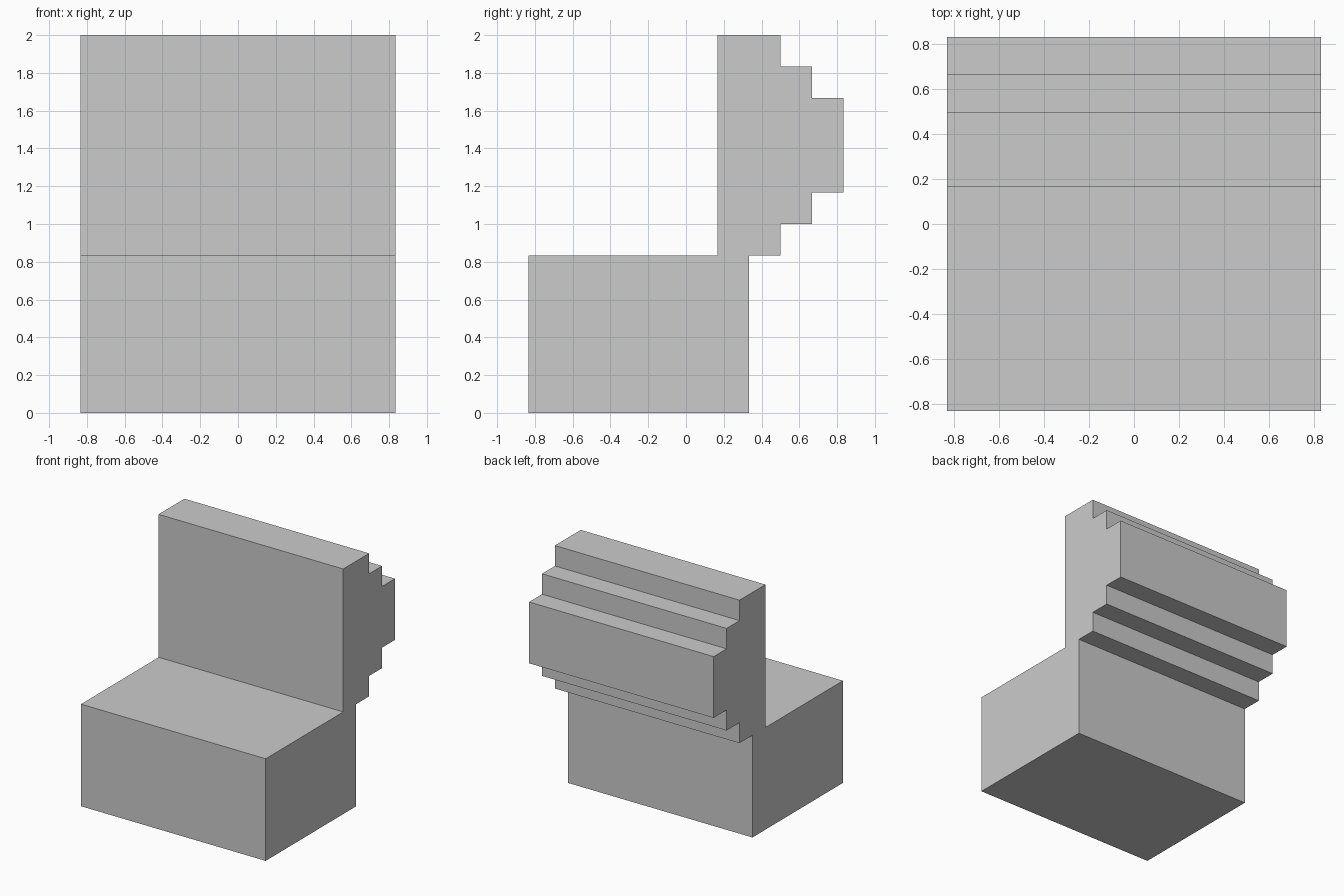
import bpy
import bmesh
from mathutils import Vector

if "Cube" in bpy.data.objects:
    bpy.data.objects.remove(bpy.data.objects["Cube"])

U = 1 / 6            # grid step of the model
HALF_WIDTH = 5 * U


def extrude_profile(name, points):
    """Extrude a (y, z) side profile, given in grid steps, across the full width."""
    bm = bmesh.new()
    verts = [bm.verts.new((-HALF_WIDTH, y * U, z * U)) for y, z in points]
    face = bm.faces.new(verts)
    result = bmesh.ops.extrude_face_region(bm, geom=[face], use_keep_orig=True)
    moved = [g for g in result["geom"] if isinstance(g, bmesh.types.BMVert)]
    bmesh.ops.translate(bm, verts=moved, vec=Vector((2 * HALF_WIDTH, 0, 0)))
    bmesh.ops.recalc_face_normals(bm, faces=bm.faces)
    mesh = bpy.data.meshes.new(name)
    bm.to_mesh(mesh)
    bm.free()
    obj = bpy.data.objects.new(name, mesh)
    bpy.context.collection.objects.link(obj)
    return obj


# Seat block: front, underside and rear
seat = [(1, 5), (-5, 5), (-5, 0), (2, 0), (2, 5)]

# Backrest: stepped bulge on the rear, rising to a flat top
backrest = [(3, 5), (3, 6), (4, 6), (4, 7), (5, 7),
            (5, 10), (4, 10), (4, 11), (3, 11), (3, 12), (1, 12)]

# Both are one continuous solid
extrude_profile("seat_with_backrest", seat + backrest)
